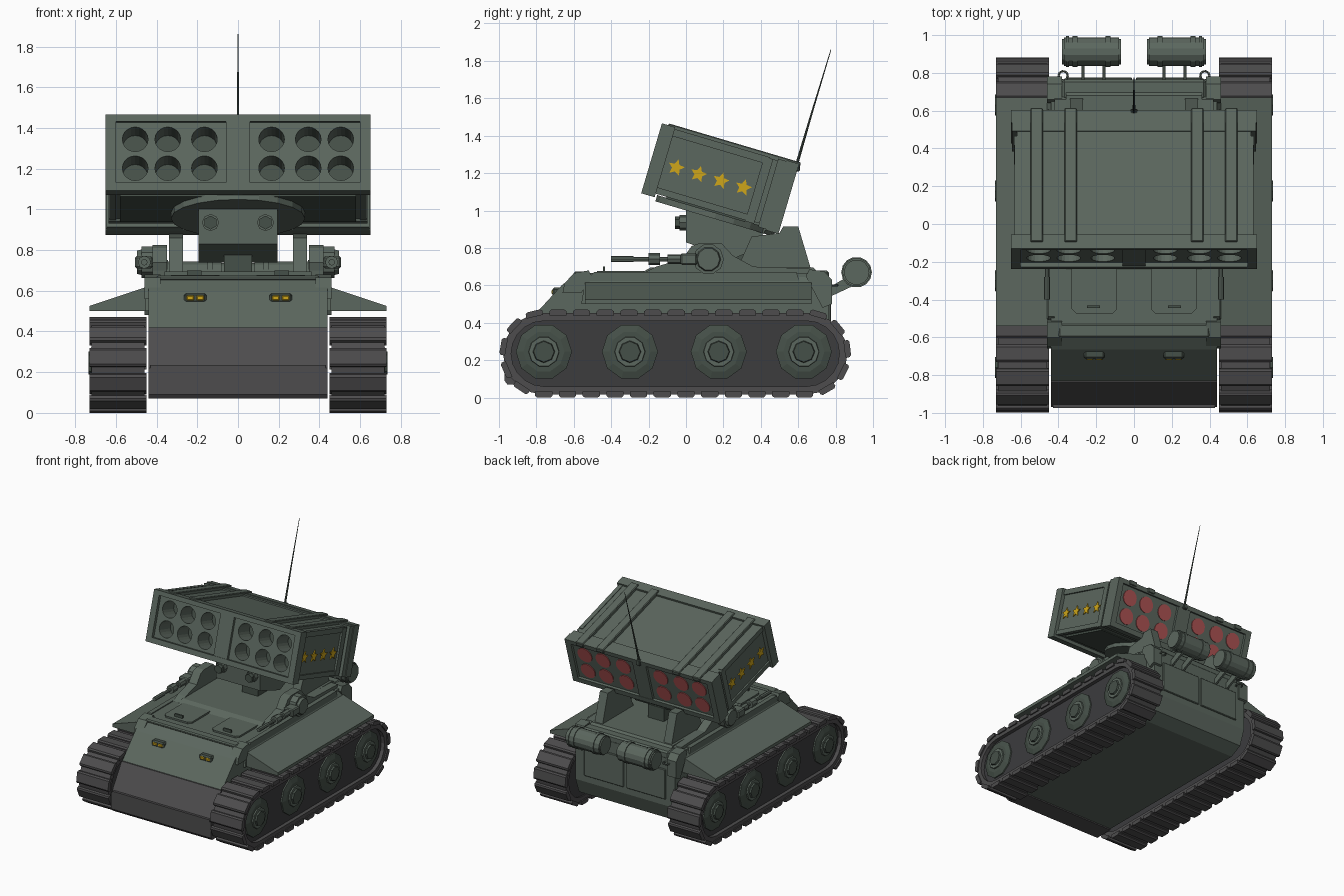
import bpy, bmesh
from math import pi, sin, cos, radians
from mathutils import Matrix, Vector

if "Cube" in bpy.data.objects:
    bpy.data.objects.remove(bpy.data.objects["Cube"])


def material(name, rgb):
    m = bpy.data.materials.new(name)
    m.diffuse_color = (*rgb, 1)
    m.use_nodes = True
    m.node_tree.nodes["Principled BSDF"].inputs["Base Color"].default_value = m.diffuse_color
    return m


GREEN = material("green", (0.105, 0.135, 0.112))
DARK = material("dark_green", (0.06, 0.08, 0.065))
TRACK = material("track_grey", (0.075, 0.073, 0.075))
PLATE = material("side_grey", (0.045, 0.045, 0.048))
RED = material("red", (0.42, 0.085, 0.085))
YELLOW = material("yellow", (0.62, 0.38, 0.01))
I = Matrix.Identity(4)
SIDES = (-1, 1)


def finish(name, bm, mat, M=I):
    bmesh.ops.recalc_face_normals(bm, faces=bm.faces)
    me = bpy.data.meshes.new(name)
    bm.to_mesh(me)
    bm.free()
    me.transform(M)
    me.materials.append(mat)
    ob = bpy.data.objects.new(name, me)
    bpy.context.collection.objects.link(ob)
    return ob


def box(name, x, y, z, mat=GREEN, M=I, bevel=0.0):
    """Box from (min, max) pairs."""
    bm = bmesh.new()
    bmesh.ops.create_cube(bm, size=1)
    for v in bm.verts:
        v.co = [(r[0] + r[1]) / 2 + c * abs(r[1] - r[0]) for r, c in zip((x, y, z), v.co)]
    if bevel:
        bmesh.ops.bevel(bm, geom=bm.edges[:], offset=bevel, segments=1, affect='EDGES')
    return finish(name, bm, mat, M)


def prism(name, pts, a, b, mat=GREEN, M=I, axis='X'):
    """Profile in (y, z), or (x, z) for axis Y, extruded from a to b."""
    bm = bmesh.new()
    place = (lambda p, t: (t, *p)) if axis == 'X' else (lambda p, t: (p[0], t, p[1]))
    f = bm.faces.new([bm.verts.new(place(p, a)) for p in pts])
    new = bmesh.ops.extrude_face_region(bm, geom=[f])['geom']
    d = Vector((b - a, 0, 0)) if axis == 'X' else Vector((0, b - a, 0))
    bmesh.ops.translate(bm, vec=d, verts=[v for v in new if isinstance(v, bmesh.types.BMVert)])
    return finish(name, bm, mat, M)


def rod(name, p, q, r, r2=None, n=12, mat=GREEN, M=I):
    """Cylinder or cone from point p to point q."""
    p, q = Vector(p), Vector(q)
    bm = bmesh.new()
    rot = Vector((0, 0, 1)).rotation_difference(q - p).to_matrix().to_4x4()
    bmesh.ops.create_cone(bm, cap_ends=True, segments=n, radius1=r, radius2=r if r2 is None else r2,
                          depth=(q - p).length, matrix=Matrix.Translation((p + q) / 2) @ rot)
    return finish(name, bm, mat, M)


# Tracks: stadium belt, pads, side plates and wheels
YF, YR, ZC = -0.76, 0.645, 0.235


def stadium(r, n=10):
    front = [(YF + r * cos(a), ZC + r * sin(a)) for a in (pi / 2 + pi * i / n for i in range(n + 1))]
    rear = [(YR + r * cos(a), ZC + r * sin(a)) for a in (-pi / 2 + pi * i / n for i in range(n + 1))]
    return front + rear


def track_point(d, r):
    L, arc = YR - YF, pi * r
    if d < L:
        return YF + d, ZC - r, -pi / 2
    if d < L + arc:
        a = -pi / 2 + (d - L) / r
        return YR + r * cos(a), ZC + r * sin(a), a
    if d < 2 * L + arc:
        return YR - (d - L - arc), ZC + r, pi / 2
    a = pi / 2 + (d - 2 * L - arc) / r
    return YF + r * cos(a), ZC + r * sin(a), a


for s in SIDES:
    bm = bmesh.new()
    loops = [[bm.verts.new((s * x, *p)) for p in stadium(r)]
             for x, r in ((0.46, 0.218), (0.72, 0.218), (0.72, 0.175), (0.46, 0.175))]
    for k in range(4):
        A, B = loops[k], loops[(k + 1) % 4]
        for i in range(len(A)):
            j = (i + 1) % len(A)
            bm.faces.new((A[i], A[j], B[j], B[i]))
    finish("track_belt", bm, TRACK)
    prism("track_side_plate", stadium(0.18), s * 0.47, s * 0.69, PLATE)
    N, total = 33, 2 * (YR - YF) + 2 * pi * 0.218
    for i in range(N):
        y, z, a = track_point(i * total / N, 0.218)
        M = Matrix.Translation((s * 0.59, y, z)) @ Matrix.Rotation(a, 4, 'X')
        prism("track_pad", [(-0.015, -0.046), (0.008, -0.046), (0.017, -0.035), (0.017, 0.035),
                            (0.008, 0.046), (-0.015, 0.046)], -0.14, 0.14, TRACK, M)
    for y in (-0.76, -0.30, 0.175, 0.63):
        for r, r2, x0, x1, n, m in ((0.15, 0.15, 0.66, 0.70, 10, GREEN), (0.15, 0.11, 0.70, 0.712, 10, DARK),
                                    (0.085, 0.08, 0.70, 0.722, 10, GREEN), (0.06, 0.055, 0.72, 0.735, 8, DARK)):
            rod("wheel", (s * x0, y, 0.245), (s * x1, y, 0.245), r, r2, n, m)

# Hull, nose plates and rear doors
prism("hull", [(-0.90, 0.08), (-0.83, 0.42), (-0.665, 0.60), (-0.58, 0.665), (0.73, 0.665), (0.765, 0.63),
               (0.765, 0.25), (0.72, 0.13), (0.62, 0.08)], -0.44, 0.44)
prism("nose_plate", [(-0.955, 0.07), (-0.97, 0.09), (-0.97, 0.22), (-0.955, 0.235), (-0.84, 0.42),
                     (-0.80, 0.42), (-0.80, 0.07)], -0.44, 0.44, TRACK)
box("nose_strip", (-0.43, 0.43), (-0.975, -0.95), (0.215, 0.235), TRACK)
box("deck_front_edge", (-0.40, 0.40), (-0.60, -0.53), (0.65, 0.675), bevel=0.008)
box("deck_rear_edge", (-0.38, 0.38), (0.66, 0.765), (0.62, 0.68), bevel=0.012)
for s in SIDES:
    box("rear_door", (s * 0.01, s * 0.36), (0.75, 0.775), (0.30, 0.54), bevel=0.005)
    # Sloped fenders and corner guards
    prism("fender", [(s * x, z) for x, z in ((0.43, 0.50), (0.73, 0.50), (0.73, 0.525), (0.46, 0.615),
                                             (0.43, 0.66))], -0.54, 0.67, axis='Y')
    prism("fender_armour", [(-0.56, 0.50), (-0.54, 0.62), (-0.49, 0.672), (0.59, 0.672), (0.65, 0.50)],
          s * 0.42, s * 0.455)
    prism("front_corner", [(-0.66, 0.56), (-0.65, 0.61), (-0.60, 0.665), (-0.52, 0.68), (-0.50, 0.64),
                           (-0.56, 0.56)], s * 0.38, s * 0.46)
    prism("rear_corner", [(0.64, 0.65), (0.66, 0.685), (0.74, 0.675), (0.78, 0.63), (0.78, 0.50),
                          (0.73, 0.48)], s * 0.38, s * 0.46)
    # Headlights on the front slope
    box("headlight_case", (s * 0.21 - 0.055, s * 0.21 + 0.055), (-0.715, -0.66), (0.54, 0.588), DARK, bevel=0.01)
    for k in SIDES:
        box("headlight_lens", (s * 0.21 + k * 0.004, s * 0.21 + k * 0.044), (-0.72, -0.70), (0.552, 0.577), YELLOW,
            bevel=0.006)
    # Crew hatches
    hatch = [(0.09, -0.22), (0.33, -0.22), (0.33, -0.45), (0.305, -0.475), (0.115, -0.475), (0.09, -0.45)]
    bm = bmesh.new()
    f = bm.faces.new([bm.verts.new((s * x, y, 0.66)) for x, y in hatch])
    g = bmesh.ops.extrude_face_region(bm, geom=[f])['geom']
    bmesh.ops.translate(bm, vec=(0, 0, 0.018), verts=[v for v in g if isinstance(v, bmesh.types.BMVert)])
    finish("hatch", bm, GREEN)
    box("hatch_handle", (s * 0.18, s * 0.25), (-0.445, -0.432), (0.675, 0.70), DARK)
    # Towing loops
    ring = [Vector((s * 0.375 + 0.025 * cos(a), 0.785 + 0.025 * sin(a), 0.60))
            for a in (2 * pi * i / 8 for i in range(8))]
    for i in range(8):
        rod("tow_loop", ring[i], ring[(i + 1) % 8], 0.006, n=6)
    # Rear fuel drums with bands and brackets
    for x0, x1, r in ((0.08, 0.37, 0.076), (0.07, 0.085, 0.068), (0.365, 0.38, 0.068), (0.125, 0.15, 0.082),
                      (0.30, 0.325, 0.082), (0.345, 0.36, 0.082)):
        rod("fuel_drum", (s * x0, 0.912, 0.67), (s * x1, 0.912, 0.67), r, n=14)
    for x in (0.16, 0.27):
        prism("drum_bracket", [(0.75, 0.53), (0.75, 0.58), (0.87, 0.65), (0.90, 0.60)],
              s * x - 0.008, s * x + 0.008)

# Turret base, side gun pods and launcher supports
prism("turret_base", [(-0.25, 0.66), (-0.19, 0.695), (0.68, 0.695), (0.72, 0.66)], -0.36, 0.36)
box("pivot_post", (-0.07, 0.07), (0.15, 0.38), (0.68, 0.80), DARK)
for s in SIDES:
    prism("pod_arm", [(-0.22, 0.67), (-0.16, 0.70), (-0.02, 0.74), (0.03, 0.81), (0.07, 0.825), (0.19, 0.825),
                      (0.25, 0.76), (0.36, 0.70), (0.66, 0.69), (0.68, 0.665)], s * 0.35, s * 0.42)
    rod("gun_pod", (s * 0.40, 0.12, 0.74), (s * 0.475, 0.12, 0.74), 0.082, n=10)
    rod("gun_pod_cap", (s * 0.475, 0.12, 0.74), (s * 0.495, 0.12, 0.74), 0.066, 0.06, 10)
    for y0, y1, r in ((-0.40, 0.0, 0.012), (-0.40, -0.28, 0.016), (-0.20, -0.14, 0.032), (-0.10, 0.08, 0.026)):
        rod("gun_barrel", (s * 0.46, y0, 0.74), (s * 0.46, y1, 0.74), r, n=8)
    box("gun_mount", (s * 0.42, s * 0.505), (-0.03, 0.06), (0.71, 0.77), bevel=0.008)
    prism("rear_support", [(0.27, 0.68), (0.35, 0.86), (0.50, 0.88), (0.52, 0.915), (0.60, 0.915), (0.67, 0.68)],
          s * 0.27, s * 0.34)
    rod("pedestal_bolt", (s * 0.135, 0.02, 0.935), (s * 0.135, -0.035, 0.935), 0.042, n=8)
    rod("pedestal_bolt_head", (s * 0.135, -0.03, 0.935), (s * 0.135, -0.06, 0.935), 0.034, n=6, mat=DARK)
prism("pedestal", [(0.0, 1.06), (0.0, 0.83), (0.25, 0.74), (0.36, 0.79), (0.46, 0.95)], -0.195, 0.195)

# Tilted rocket launcher, modelled level and placed by matrix T
T = Matrix.Translation((0, 0.185, 1.17)) @ Matrix.Rotation(radians(-16.5), 4, 'X')
TUBES = [(s * x, w) for s in SIDES for x in (0.165, 0.345, 0.505) for w in (0.075, -0.073)]
body = box("launcher_box", (-0.62, 0.62), (-0.36, 0.36), (-0.17, 0.18), GREEN, T)
bm = bmesh.new()
for x, w in TUBES:
    bmesh.ops.create_cone(bm, cap_ends=True, segments=20, radius1=0.063, radius2=0.063, depth=0.3,
                          matrix=Matrix.Translation((x, -0.36, w)) @ Matrix.Rotation(pi / 2, 4, 'X'))
cutter = finish("tube_cutter", bm, DARK, T)
cutter.hide_render = True
mod = body.modifiers.new("tubes", 'BOOLEAN')
mod.object, mod.solver = cutter, 'EXACT'
bpy.context.view_layer.objects.active = body
bpy.ops.object.modifier_apply(modifier="tubes")
bpy.data.objects.remove(cutter)
for x, w in TUBES:
    rod("tube_end", (x, -0.215, w), (x, -0.205, w), 0.062, n=20, mat=DARK, M=T)
    rod("rocket_rear", (x, 0.35, w), (x, 0.366, w), 0.063, n=20, mat=RED, M=T)
# Frame bands around the box; the end ones stand proud of the faces
for y in ((-0.385, -0.31), (0.19, 0.24), (0.265, 0.31), (0.31, 0.38)):
    e = 0.645 if y[1] == 0.31 else 0.635 if y[1] == 0.24 else 0.65
    h = e - 0.455
    box("frame_top", (-e, e), y, (0.16, h), GREEN, T)
    box("frame_bottom", (-e, e), y, (-h, -0.155), GREEN, T)
    for s in SIDES:
        box("frame_side", (s * 0.60, s * e), y, (-h, h), GREEN, T)
for y in ((-0.38, -0.35), (0.35, 0.378)):
    box("frame_middle", (-0.06, 0.06), y, (-0.17, 0.17), GREEN, T)
box("underside_plate", (-0.58, 0.58), (-0.25, 0.19), (-0.185, -0.165), DARK, T)
rod("turntable", (0, 0.03, -0.215), (0, 0.03, -0.18), 0.33, n=20, M=T)
for s in SIDES:
    for x in (0.335, 0.515):
        box("top_strap", (s * x - 0.033, s * x + 0.033), (-0.35, 0.388), (0.17, 0.205), GREEN, T, bevel=0.005)
    box("side_rail", (s * 0.60, s * 0.632), (-0.33, 0.22), (0.145, 0.185), GREEN, T)
    box("side_sill", (s * 0.60, s * 0.632), (-0.33, 0.22), (-0.175, -0.14), GREEN, T)
    # Row of stars
    for i in range(4):
        u = -0.245 + i * 0.125
        star = [(u + r * sin(a), r * cos(a) - 0.01) for a, r in
                ((pi * k / 5, 0.022 if k % 2 else 0.046) for k in range(10))]
        prism("star", star, s * 0.61, s * 0.627, YELLOW, T)

# Antenna
box("antenna_base", (-0.018, 0.018), (0.57, 0.61), (1.21, 1.255), DARK, bevel=0.005)
rod("antenna_lower", (0, 0.59, 1.24), (0, 0.675, 1.53), 0.008, 0.005, 8, DARK)
rod("antenna_upper", (0, 0.675, 1.53), (0, 0.775, 1.86), 0.005, 0.002, 8, DARK)
